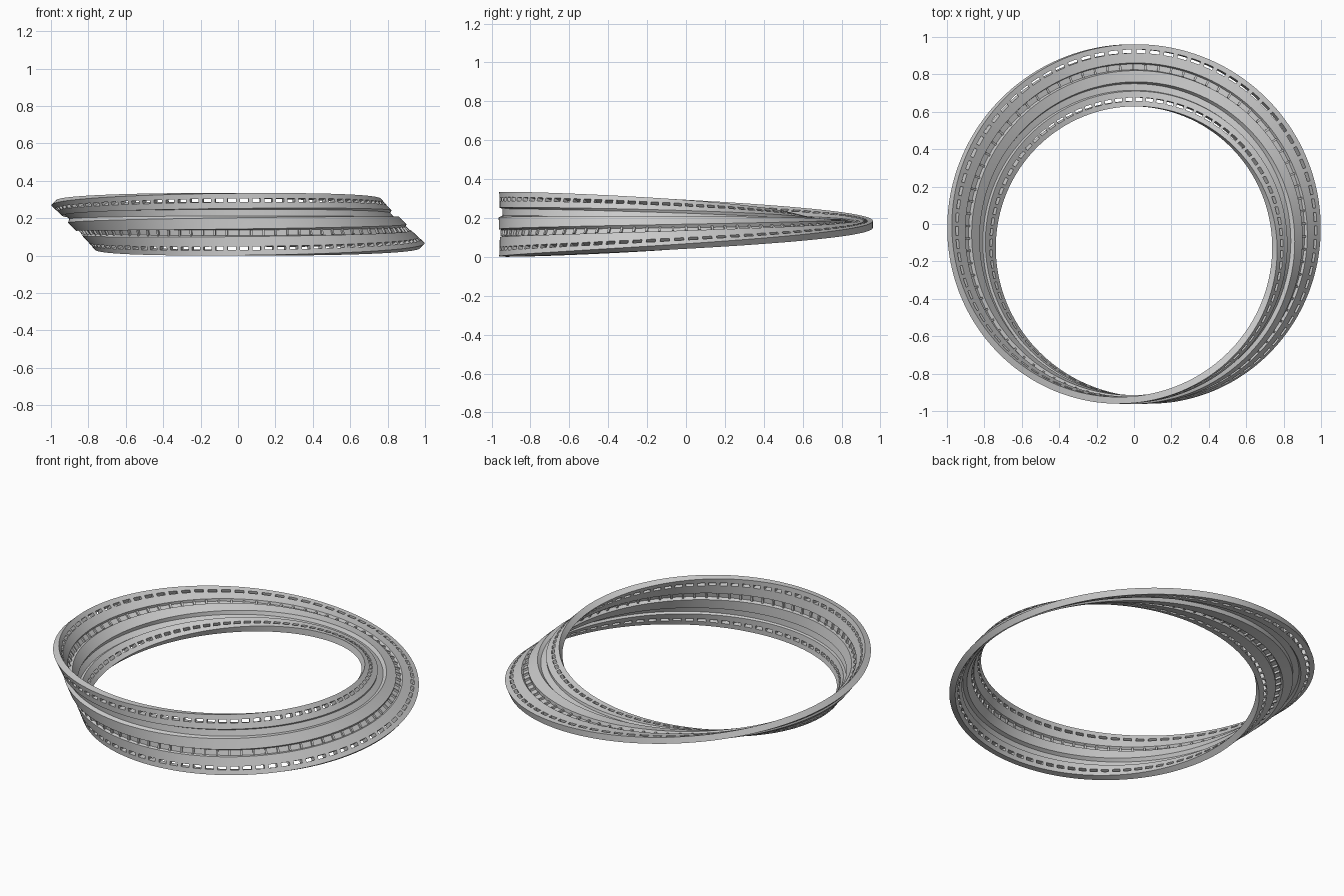
import bpy
import bmesh
from math import sin, cos, pi, radians
from mathutils import Vector

cube = bpy.data.objects.get("Cube")
if cube:
    bpy.data.objects.remove(cube, do_unlink=True)

RADIUS, CENTRE_Y, CENTRE_Z = 0.867, -0.072, 0.1675
PITCHES, STEPS = 84, 6
N = PITCHES * STEPS
RIM, FLOOR, RIDGE = 0.018, 0.004, 0.024

# One face of the band: (position across the width, height above the middle)
face_profile = [(0.166, RIM), (0.138, RIM), (0.119, RIM), (0.085, RIM),
                (0.08, FLOOR), (0.045, FLOOR), (0.035, RIDGE), (0, RIDGE),
                (-0.025, RIDGE), (-0.03, FLOOR), (-0.06, FLOOR), (-0.066, RIM),
                (-0.119, RIM), (-0.138, RIM), (-0.166, RIM)]
K = len(face_profile)
# The other face is the same one turned half round
profile = face_profile + [(-s, -n) for s, n in face_profile]
LOOP = 2 * K
GROOVE = 9
HOLE_ROWS = (1, K - 3)


def band_point(t, s, n):
    """Point on a band that makes a half twist in one lap."""
    radial, up = Vector((sin(t), -cos(t), 0)), Vector((0, 0, 1))
    across = cos(t / 2) * up - sin(t / 2) * radial
    normal = cos(t / 2) * radial + sin(t / 2) * up
    return Vector((0, CENTRE_Y, CENTRE_Z)) + RADIUS * radial + s * across + n * normal


bm = bmesh.new()
grid = [[bm.verts.new(band_point(2 * pi * i / N, s, n)) for s, n in profile]
        for i in range(N)]


def vert(i, j):
    # After one lap the two faces swap
    return grid[i % N][(j + K * (i // N)) % LOOP]


def is_hole(i):
    return 1 <= i % STEPS <= 4


# Swept skin, leaving the slots open
rungs = []
hole_strips = set(HOLE_ROWS) | {m + K for m in HOLE_ROWS}
for i in range(N):
    for j in range(LOOP):
        if j in hole_strips and is_hole(i):
            continue
        f = bm.faces.new((vert(i, j), vert(i + 1, j), vert(i + 1, j + 1), vert(i, j + 1)))
        if j % K == GROOVE and i % STEPS == 0:
            rungs.append(f)

# Inner walls of the slots
for i in range(N):
    if not is_hole(i):
        continue
    for m in HOLE_ROWS:
        a, b = LOOP - 1 - m, LOOP - 2 - m
        for p, q in ((m, a), (m + 1, b)):
            bm.faces.new((vert(i, p), vert(i + 1, p), vert(i + 1, q), vert(i, q)))
        for e in (i, i + 1):
            if is_hole(e) != is_hole(e - 1):
                bm.faces.new((vert(e, m), vert(e, m + 1), vert(e, b), vert(e, a)))

bmesh.ops.recalc_face_normals(bm, faces=bm.faces)

# Ladder rungs standing in the grooves
solid = bmesh.ops.extrude_face_region(bm, geom=[])
for f in rungs:
    f.normal_update()
    shift = f.normal * 0.011
    top = bmesh.ops.extrude_discrete_faces(bm, faces=[f])["faces"][0]
    for v in top.verts:
        v.co += shift

bmesh.ops.recalc_face_normals(bm, faces=bm.faces)
mesh = bpy.data.meshes.new("twisted_band")
bm.to_mesh(mesh)
bm.free()
band = bpy.data.objects.new("twisted_band", mesh)
bpy.context.collection.objects.link(band)

# Plain grey
grey = bpy.data.materials.new("light_grey")
grey.use_nodes = True
colour = (0.6, 0.6, 0.6, 1)
grey.diffuse_color = colour
grey.node_tree.nodes["Principled BSDF"].inputs["Base Color"].default_value = colour
mesh.materials.append(grey)

bpy.context.view_layer.objects.active = band
band.select_set(True)
bpy.ops.object.shade_smooth_by_angle(angle=radians(30))
